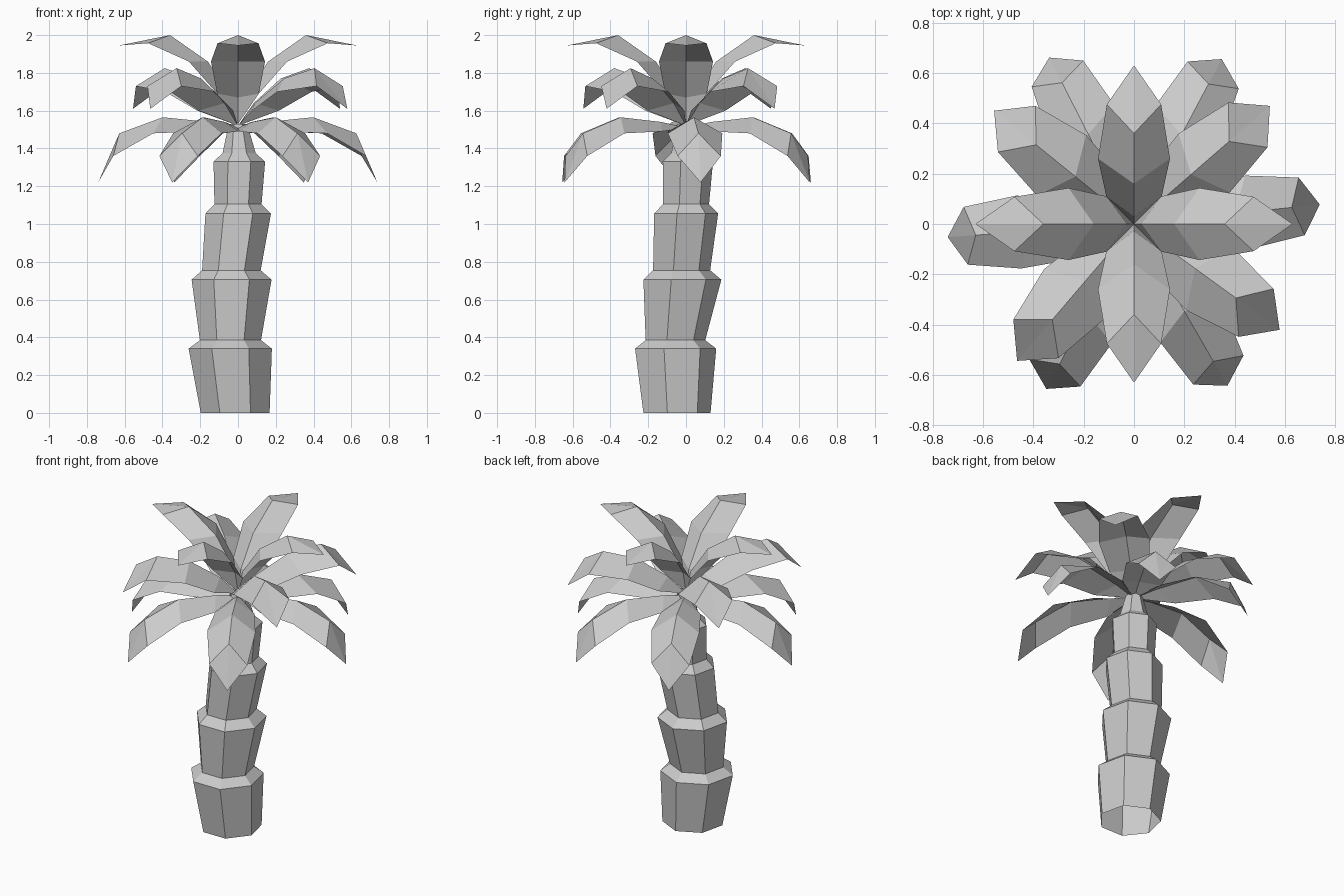
import bpy
import bmesh
from math import radians, cos, sin, pi

if "Cube" in bpy.data.objects:
    bpy.data.objects.remove(bpy.data.objects["Cube"])


def finish(bm, name):
    bmesh.ops.recalc_face_normals(bm, faces=bm.faces)
    mesh = bpy.data.meshes.new(name)
    bm.to_mesh(mesh)
    bm.free()
    obj = bpy.data.objects.new(name, mesh)
    bpy.context.collection.objects.link(obj)
    return obj


# Trunk: stacked seven-sided segments, open at the foot (z, radius, centre x, centre y)
RINGS = [
    (0.00, 0.187, -0.015, -0.057),
    (0.34, 0.226, -0.041, -0.066),
    (0.385, 0.166, -0.040, -0.064),
    (0.705, 0.217, -0.034, -0.030),
    (0.755, 0.159, -0.035, -0.031),
    (1.055, 0.178, 0.001, -0.008),
    (1.105, 0.128, 0.000, -0.006),
    (1.33, 0.140, 0.007, 0.003),
    (1.375, 0.090, 0.006, 0.003),
    (1.53, 0.050, 0.000, 0.000),
]
SIDES = 7
bm = bmesh.new()
loops = []
for z, r, cx, cy in RINGS:
    angles = [pi / 2 + 2 * pi * k / SIDES for k in range(SIDES)]
    loops.append([bm.verts.new((cx + r * cos(a), cy + r * sin(a), z)) for a in angles])
for low, high in zip(loops, loops[1:]):
    for k in range(SIDES):
        n = (k + 1) % SIDES
        bm.faces.new((low[k], low[n], high[n], high[k]))
bm.faces.new(loops[-1])
finish(bm, "trunk")


# Frond: folded leaf sheet with a raised ridge and swept-back chevron rows
def frond(name, angle, base, rows, tip):
    ca, sa = cos(radians(angle)), sin(radians(angle))
    bm = bmesh.new()

    def vert(r, w, z):
        return bm.verts.new((r * ca - w * sa, r * sa + w * ca, z))

    root, end = vert(0, 0, base), vert(tip[0], 0, tip[1])
    ridge, left, right = [], [], []
    for ridge_r, ridge_z, side_r, side_w, side_z in rows:
        ridge.append(vert(ridge_r, 0, ridge_z))
        left.append(vert(side_r, side_w, side_z))
        right.append(vert(side_r, -side_w, side_z))
    for side, flip in ((left, 1), (right, -1)):
        faces = [(root, ridge[0], side[0]), (ridge[-1], end, side[-1])]
        for i in range(len(rows) - 1):
            faces.append((ridge[i], ridge[i + 1], side[i + 1], side[i]))
        for face in faces:
            bm.faces.new(face[::flip])
    finish(bm, name)


# Tiers: angles, root height, rows (ridge r, ridge z, side r, side w, side z), tip
TIERS = {
    "upper_frond": ((0, 90, 180, 270), 1.53,
                    [(0.03, 1.67, 0.11, 0.11, 1.69),
                     (0.16, 1.86, 0.26, 0.143, 1.86),
                     (0.36, 2.0, 0.475, 0.108, 1.957)],
                    (0.63, 1.945)),
    "middle_frond": ((41, 141, 229.5, 324), 1.52,
                     [(0.11, 1.64, 0.18, 0.12, 1.60),
                      (0.30, 1.77, 0.37, 0.155, 1.70),
                      (0.50, 1.825, 0.60, 0.118, 1.73)],
                     (0.715, 1.61)),
    "lower_frond": ((6, 62, 117, 184, 242, 300), 1.51,
                    [(0.15, 1.54, 0.22, 0.12, 1.49),
                     (0.40, 1.565, 0.46, 0.145, 1.48),
                     (0.63, 1.48, 0.67, 0.115, 1.36)],
                    (0.742, 1.22)),
}
for name, (angles, base, rows, tip) in TIERS.items():
    for i, angle in enumerate(angles):
        frond(f"{name}_{i + 1}", angle, base, rows, tip)
